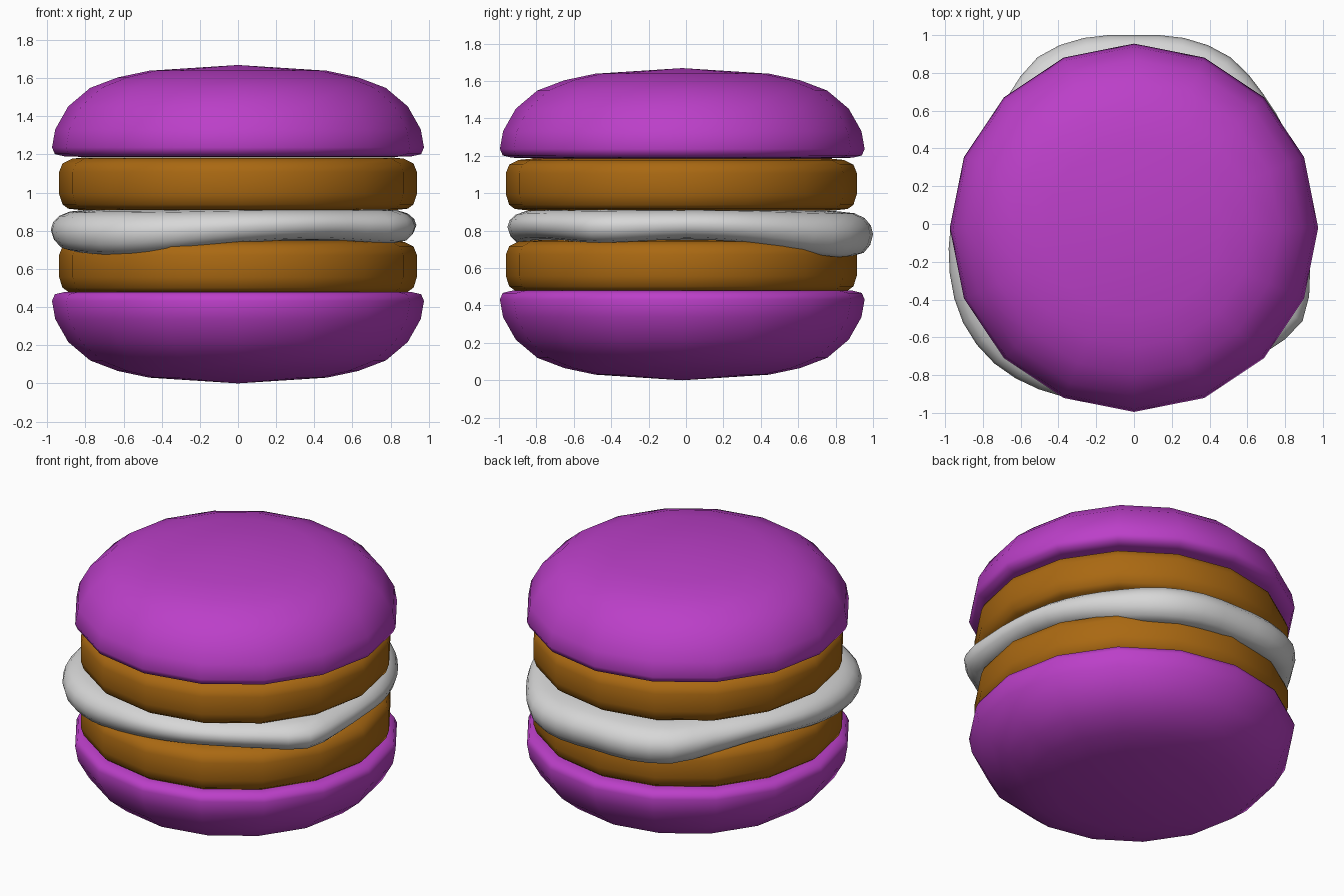
import bpy, bmesh, math

if "Cube" in bpy.data.objects:
    bpy.data.objects.remove(bpy.data.objects["Cube"])

CY = -0.02  # shells and fillings sit slightly forward of centre


def material(name, rgb):
    m = bpy.data.materials.new(name)
    m.diffuse_color = (*rgb, 1.0)
    m.use_nodes = True
    m.node_tree.nodes["Principled BSDF"].inputs["Base Color"].default_value = m.diffuse_color
    return m


def skin(name, rings, bottom, top, mat):
    """Join closed rings of points (bottom to top) and fan-cap both ends."""
    bm = bmesh.new()
    loops = [[bm.verts.new(p) for p in ring] for ring in rings]
    n = len(loops[0])
    for a, b in zip(loops, loops[1:]):
        for i in range(n):
            j = (i + 1) % n
            bm.faces.new((a[i], a[j], b[j], b[i]))
    for loop, tip in ((loops[0], bottom), (loops[-1], top)):
        v = bm.verts.new(tip)
        for i in range(n):
            bm.faces.new((loop[i], loop[(i + 1) % n], v))
    bmesh.ops.recalc_face_normals(bm, faces=bm.faces)
    me = bpy.data.meshes.new(name)
    bm.to_mesh(me)
    bm.free()
    me.materials.append(mat)
    for p in me.polygons:
        p.use_smooth = True
    ob = bpy.data.objects.new(name, me)
    bpy.context.collection.objects.link(ob)
    return ob


def lathe(name, profile, mat, z0=0.0, flip=False, cy=CY, n=16):
    """Revolve (radius, height) points; the profile starts and ends on the axis."""
    if flip:
        profile = [(r, -z) for r, z in reversed(profile)]
    rings = [[(r * math.cos(math.tau * i / n), cy + r * math.sin(math.tau * i / n), z0 + z)
              for i in range(n)] for r, z in profile[1:-1]]
    return skin(name, rings, (0, cy, z0 + profile[0][1]), (0, cy, z0 + profile[-1][1]), mat)


purple = material("purple shell", (0.50, 0.050, 0.58))
brown = material("caramel filling", (0.40, 0.14, 0.006))
white = material("white icing", (0.68, 0.68, 0.68))

# Domed shells
dome = [(0, 0), (0.80, 0), (0.91, 0.003), (0.96, 0.015), (0.975, 0.05), (0.958, 0.145),
        (0.89, 0.265), (0.775, 0.362), (0.63, 0.417), (0.465, 0.452), (0, 0.482)]
lathe("top_shell", dome, purple, 1.187)
lathe("bottom_shell", dome, purple, 0.475 + 0.007, flip=True)

# Filling discs
disc = [(0, 0), (0.82, 0), (0.89, 0.008), (0.92, 0.03), (0.938, 0.085),
        (0.938, 0.20), (0.92, 0.245), (0.87, 0.27), (0.80, 0.277), (0, 0.277)]
lathe("upper_filling", disc, brown, 0.908, cy=-0.025)
lathe("lower_filling", disc, brown, 0.472, cy=-0.025)

# Wavy icing: rim radius and rim underside height every 15 degrees
RIM = [0.93, 0.93, 0.94, 0.97, 1.02, 1.02, 1.00, 1.02, 1.02, 0.95, 0.93, 0.94,
       0.97, 1.01, 1.045, 1.045, 1.01, 0.97, 0.955, 0.95, 0.95, 0.97, 1.03, 0.965]
LOW = [0.755, 0.745, 0.72, 0.685, 0.66, 0.665, 0.67, 0.665, 0.67, 0.70, 0.735, 0.74,
       0.72, 0.70, 0.685, 0.675, 0.685, 0.71, 0.735, 0.75, 0.755, 0.745, 0.735, 0.745]


def wave(t, u):
    """Periodic Catmull-Rom interpolation of a table, u in turns."""
    x = u * len(t)
    i = int(math.floor(x))
    f = x - i
    a, b, c, d = (t[(i + k) % len(t)] for k in (-1, 0, 1, 2))
    return b + 0.5 * f * (c - a + f * (2 * a - 5 * b + 4 * c - d + f * (3 * (b - c) + d - a)))


# Icing cross-section: inset from the rim, fraction of the rim height
section = [(0.28, 0.35), (0.16, 0.06), (0.10, 0.0), (0.05, 0.06), (0.015, 0.24), (0.0, 0.48),
           (0.012, 0.68), (0.045, 0.85), (0.10, 0.96), (0.18, 1.0), (0.30, 1.04)]
N = 48
rings = []
for inset, h in section:
    ring = []
    for i in range(N):
        u = i / N
        r, lo = wave(RIM, u) - inset, wave(LOW, u)
        hi = 0.915 - 0.15 * (0.755 - lo)
        ring.append((r * math.cos(math.tau * u), r * math.sin(math.tau * u), lo + h * (hi - lo)))
    rings.append(ring)
skin("icing_layer", rings, (0, 0, 0.76), (0, 0, 0.93), white)
